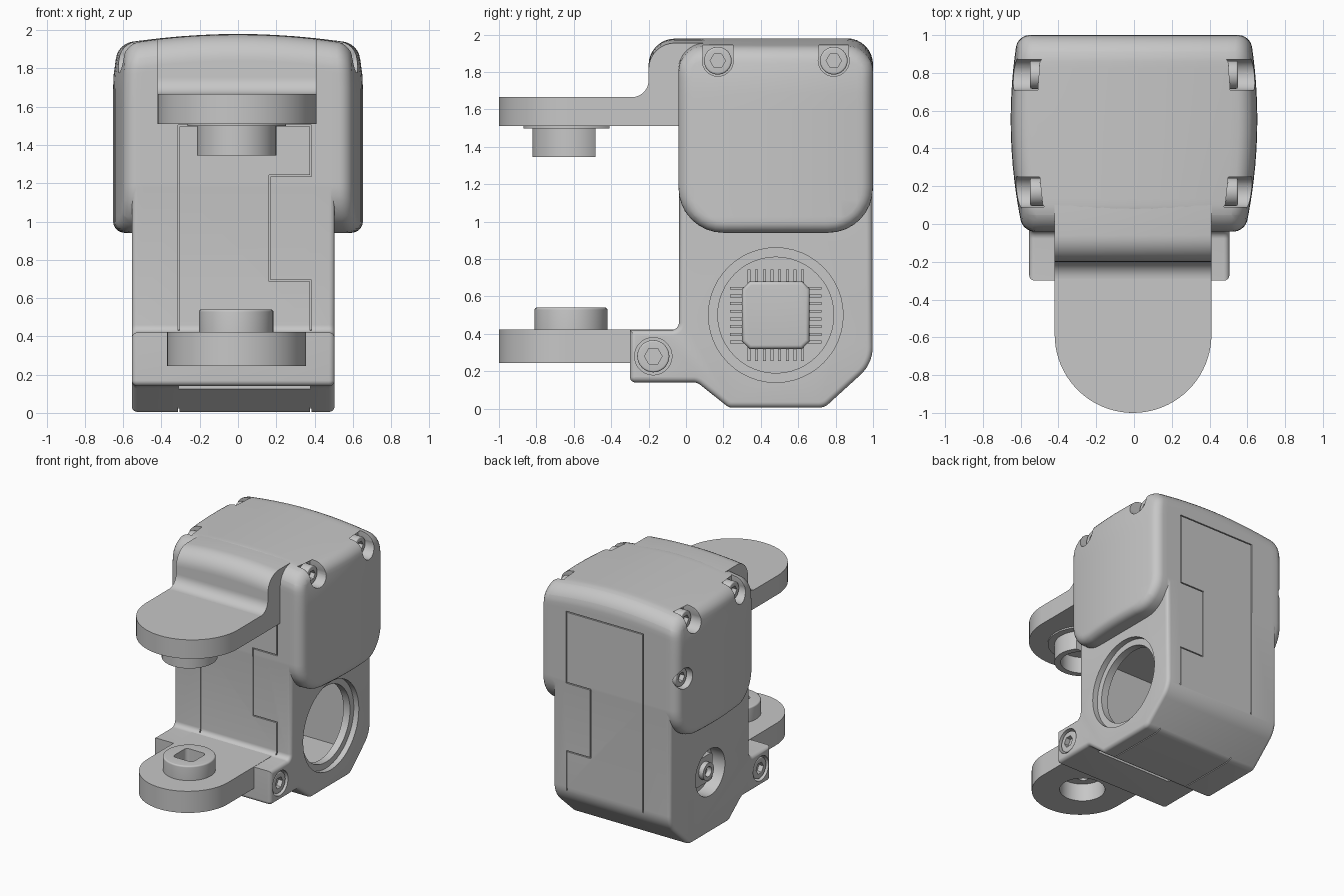
import bpy, bmesh
from math import sin, cos, pi, radians
from mathutils import Vector

old = bpy.data.objects.get("Cube")
if old:
    bpy.data.objects.remove(old)

grey = bpy.data.materials.new("plain grey")
grey.use_nodes = True
GREY = (0.57, 0.57, 0.57, 1)
grey.diffuse_color = GREY
grey.node_tree.nodes["Principled BSDF"].inputs["Base Color"].default_value = GREY


def circle(u, v, r, n=48):
    return [(u + r * cos(2 * pi * i / n), v + r * sin(2 * pi * i / n)) for i in range(n)]


def fillet(corners, steps=8):
    """Polygon whose corners (u, v, radius) are rounded by arcs."""
    out = []
    for i, (u, v, r) in enumerate(corners):
        p = Vector((u, v))
        if not r:
            out.append((u, v))
            continue
        a = (Vector(corners[i - 1][:2]) - p).normalized()
        b = (Vector(corners[(i + 1) % len(corners)][:2]) - p).normalized()
        half = a.angle(b) / 2
        centre = p + (a + b).normalized() * r / sin(half)
        t = r * cos(half) / sin(half)
        s, e = p + a * t - centre, p + b * t - centre
        for k in range(steps + 1):
            f = k / steps
            w = pi - 2 * half
            d = (s * sin((1 - f) * w) + e * sin(f * w)) / sin(w)
            out.append(tuple(centre + d))
    return out


def rect(u0, u1, v0, v1, r=0):
    return fillet([(u0, v0, r), (u1, v0, r), (u1, v1, r), (u0, v1, r)])


def prism(name, pts, axis, a, b, rim=0, cuts=(), warp=None):
    """Extrude a profile along an axis, round its rims, slice and warp it."""
    place = {"x": lambda u, v, w: (w, u, v), "y": lambda u, v, w: (u, w, v),
             "z": lambda u, v, w: (u, v, w)}[axis]
    bm = bmesh.new()
    low = [bm.verts.new(place(u, v, a)) for u, v in pts]
    high = [bm.verts.new(place(u, v, b)) for u, v in pts]
    caps = [bm.faces.new(low[::-1]), bm.faces.new(high)]
    for i in range(len(pts)):
        j = (i + 1) % len(pts)
        bm.faces.new((low[i], low[j], high[j], high[i]))
    bmesh.ops.recalc_face_normals(bm, faces=bm.faces)
    if rim:
        edges = [e for f in caps for e in f.edges]
        bmesh.ops.bevel(bm, geom=edges, offset=rim, segments=5, profile=0.5,
                        affect="EDGES", clamp_overlap=True)
    for index, start, stop, count in cuts:
        for k in range(1, count):
            co, no = Vector(), Vector()
            co[index], no[index] = start + (stop - start) * k / count, 1
            bmesh.ops.bisect_plane(bm, geom=bm.verts[:] + bm.edges[:] + bm.faces[:],
                                   plane_co=co, plane_no=no)
    if warp:
        for v in bm.verts:
            warp(v.co)
    mesh = bpy.data.meshes.new(name)
    bm.to_mesh(mesh)
    bm.free()
    mesh.materials.append(grey)
    obj = bpy.data.objects.new(name, mesh)
    bpy.context.collection.objects.link(obj)
    return obj


def box(name, x0, x1, y0, y1, z0, z1):
    return prism(name, rect(x0, x1, y0, y1), "z", z0, z1)


def combine(target, tool, op="DIFFERENCE"):
    mod = target.modifiers.new("combine", "BOOLEAN")
    mod.operation, mod.solver, mod.object = op, "EXACT", tool
    bpy.context.view_layer.objects.active = target
    bpy.ops.object.modifier_apply(modifier=mod.name)
    bpy.data.objects.remove(tool)


def crown(co):
    co.z -= 0.05 * (co.x / 0.6) ** 2 * min(1, max(0, (co.z - 1.2) / 0.7))


def bulge(co):
    half = 0.585 + 0.068 * (1 - ((co.y - 0.55) / 0.6) ** 2)
    crown(co)
    co.x *= half / 0.6 * (1 - 0.08 * max(0, (co.z - 1.7) / 0.28) ** 2)


# Housing: bulged cover over a narrower lower body with a front lug
cover = fillet([(-0.04, 0.94, 0.24), (1, 0.94, 0.24), (1, 1.98, 0.14), (-0.04, 1.98, 0.14)])
housing = prism("housing", cover, "x", -0.6, 0.6, 0.06,
                [(0, -0.6, 0.6, 12), (1, -0.04, 1, 12), (2, 0.94, 1.98, 12)], bulge)
body = fillet([(-0.038, 1.25, 0), (-0.038, 0.42, 0.04), (-0.3, 0.42, 0), (-0.3, 0.14, 0.03),
               (0.06, 0.14, 0.06), (0.23, 0.005, 0.05), (0.74, 0.005, 0.08),
               (0.998, 0.24, 0.2), (0.998, 1.25, 0)])
combine(housing, prism("body", body, "x", -0.555, 0.505, 0.035), "UNION")

# Round window into the hollow body, and the recess on the other side
combine(housing, prism("cut", rect(0.12, 0.84, 0.15, 0.86), "x", -0.3, 0.4))
combine(housing, prism("cut", circle(0.48, 0.5, 0.31), "x", 0.3, 0.6))
combine(housing, prism("cut", circle(0.48, 0.5, 0.36), "x", 0.46, 0.6))
combine(housing, prism("cut", circle(0.48, 0.5, 0.19), "x", -0.6, -0.44))
combine(housing, box("cut", -0.31, 0.38, 0.03, 0.08, 0, 0.2))


# Panel seams on the front and back
def seam(path, y):
    for (x0, z0), (x1, z1) in zip(path, path[1:]):
        g = 0.004
        combine(housing, box("cut", min(x0, x1) - g, max(x0, x1) + g, y - 0.012, y + 0.012,
                             min(z0, z1) - g, max(z0, z1) + g))


for y, low, n0, n1, top in ((-0.04, 0.425, 0.69, 1.24, 1.5), (1, 0.3, 0.62, 1.18, 1.76)):
    seam([(0.38, low), (0.38, n0), (0.165, n0), (0.165, n1), (0.38, n1),
          (0.38, top), (-0.31, top), (-0.31, low)], y)
for x in (-0.31, 0.38):
    combine(housing, box("cut", x - 0.004, x + 0.004, 0.2, 0.76, 0, 0.03))


# Socket screws in their pockets
def screw(name, y, z, r, x0, x1):
    head = prism(name, circle(y, z, r, 32), "x", min(x0, x1), max(x0, x1), 0.01)
    inner = x1 - 0.04 if x1 > 0 else x1 + 0.04
    outer = x1 * 1.2
    combine(head, prism("cut", circle(y, z, r * 0.55, 6), "x", min(inner, outer), max(inner, outer)))


for side, word in ((1, "left"), (-1, "right")):
    for y, place in ((0.17, "front"), (0.79, "back")):
        a, b = sorted((side * 0.475, side * 0.8))
        combine(housing, prism("cut", circle(y, 1.86, 0.083, 32), "x", a, b))
        combine(housing, box("cut", a, b, y - 0.08, y + 0.08, 1.86, 1.945))
        screw(f"{word}_{place}_cover_screw", y, 1.86, 0.074, side * 0.46, side * 0.55)
    face = 0.505 if side > 0 else -0.555
    a, b = sorted((face - side * 0.08, face + side * 0.1))
    combine(housing, prism("cut", circle(-0.175, 0.28, 0.1, 32), "x", a, b))
    screw(f"{word}_lug_screw", -0.175, 0.28, 0.086, face - side * 0.09, face - side * 0.01)
combine(housing, prism("cut", circle(0.91, 1.45, 0.085, 32), "x", -0.8, -0.54))
screw("right_side_screw", 0.91, 1.45, 0.075, -0.53, -0.595)

# Nut and spindle in the right recess
prism("spindle_nut", rect(0.37, 0.59, 0.39, 0.61, 0.03), "x", -0.5, -0.43)
spindle = prism("spindle", circle(0.48, 0.5, 0.07, 32), "x", -0.54, -0.45)
combine(spindle, prism("cut", circle(0.48, 0.5, 0.04, 24), "x", -0.6, -0.49))

# Chip with pins on the inner wall
prism("chip", fillet([(0.3, 0.32, 0.04), (0.66, 0.32, 0.04), (0.66, 0.68, 0.04), (0.3, 0.68, 0.04)], 1),
      "x", -0.31, -0.23, 0.02)
for i in range(8):
    d = (i - 3.5) * 0.041
    for s in (-1, 1):
        a, b = sorted((s * 0.17, s * 0.245))
        box("chip_pin", -0.31, -0.27, 0.48 + d - 0.008, 0.48 + d + 0.008, 0.5 + a, 0.5 + b)
        box("chip_pin", -0.31, -0.27, 0.48 + a, 0.48 + b, 0.5 + d - 0.008, 0.5 + d + 0.008)


# Arms with round tips
def tongue(x0, x1, back):
    r, mid = (x1 - x0) / 2, (x0 + x1) / 2
    tip = [(mid + r * cos(pi + pi * i / 40), -1 + r + r * sin(pi + pi * i / 40)) for i in range(41)]
    return tip + [(x1, back), (x0, back)]


prism("upper_arm", tongue(-0.42, 0.41, -0.2), "z", 1.51, 1.665)
riser = fillet([(-0.32, 1.51, 0), (0.1, 1.51, 0), (0.1, 1.978, 0), (-0.2, 1.978, 0.14),
                (-0.2, 1.665, 0.09), (-0.32, 1.665, 0)])
prism("arm_riser", riser, "x", -0.42, 0.41, 0, [(0, -0.42, 0.41, 10)],
      lambda co: crown(co) if co.z > 1.8 else None)
lower_arm = prism("lower_arm", tongue(-0.37, 0.355, -0.05), "z", 0.245, 0.422)
combine(lower_arm, prism("cut", circle(-0.01, -0.615, 0.17), "z", 0.2, 0.39))

# Bosses facing each other
combine(lower_arm, prism("boss", circle(-0.01, -0.615, 0.195), "z", 0.4, 0.54, 0.012), "UNION")
combine(lower_arm, prism("cut", rect(-0.1, 0.08, -0.705, -0.525, 0.03), "z", 0.3, 0.6))
washer = prism("upper_washer", circle(-0.007, -0.612, 0.258), "z", 1.498, 1.515)
combine(washer, box("cut", -1, 1, -0.41, 0, 1.4, 1.6))
boss = prism("upper_boss", circle(-0.007, -0.615, 0.207), "z", 1.345, 1.512)
combine(boss, prism("cut", circle(-0.007, -0.615, 0.16), "z", 1.3, 1.48))
combine(boss, box("cut", -1, 1, -0.485, 0, 1.3, 1.6))

# Smooth curved surfaces, keep edges sharp
for obj in bpy.context.collection.objects:
    if obj.type == "MESH" and obj.data.materials and obj.data.materials[0] == grey:
        obj.select_set(True)
        bpy.context.view_layer.objects.active = obj
bpy.ops.object.shade_smooth_by_angle(angle=radians(32))
